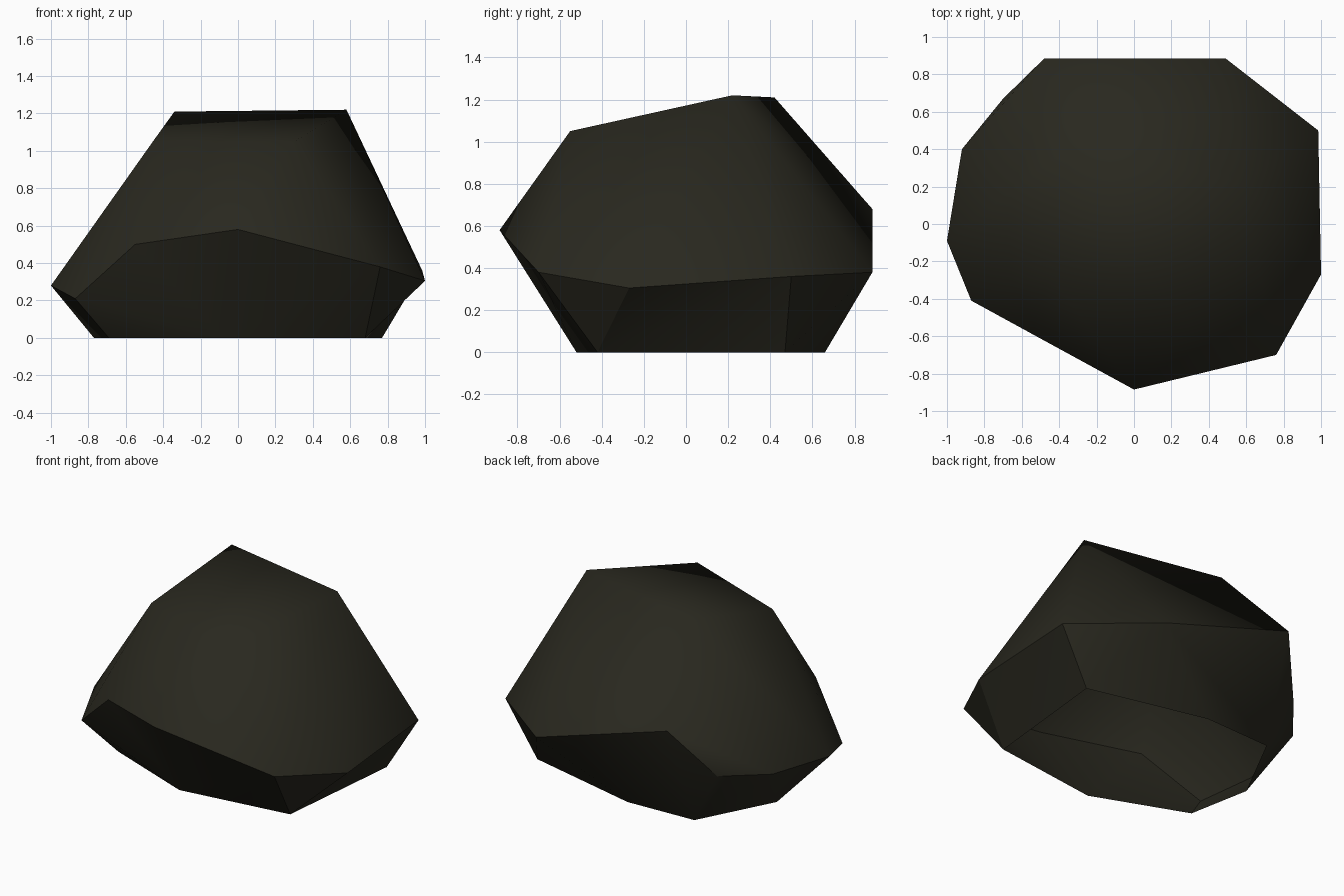
import bpy, bmesh, math

if "Cube" in bpy.data.objects:
    bpy.data.objects.remove(bpy.data.objects["Cube"])

# Faceted boulder: an open ground outline, a wide waist and a small sloping crown
ground = [(-.69, -.28, 0), (-.07, -.52, 0), (.68, -.42, 0), (.77, .47, 0),
          (-.03, .66, 0), (-.51, .64, 0), (-.77, .14, 0)]
waist = [(0, -.885, .58), (.76, -.70, .38), (1, -.27, .305), (.985, .50, .36),
         (.49, .885, .38), (-.48, .885, .68), (-.70, .67, .355), (-.92, .40, .325),
         (-1, -.09, .28), (-.87, -.41, .21), (-.55, -.585, .50)]
crown = [(-.34, .42, 1.21), (.58, .22, 1.22), (.30, -.55, 1.05), (-.455, -.265, 1.05)]

bm = bmesh.new()
base = [bm.verts.new(p) for p in ground]
rim = [bm.verts.new(p) for p in waist]
for p in crown:
    bm.verts.new(p)
bmesh.ops.convex_hull(bm, input=bm.verts[:])


# Turn the diagonals that cross the slightly hollow undercut facets
def turn(a, b):
    edge = bm.edges.get((a, b))
    if edge:
        bmesh.ops.rotate_edges(bm, edges=[edge])


turn(rim[9], rim[0])
turn(rim[2], base[3])
bmesh.ops.recalc_face_normals(bm, faces=bm.faces[:])

# The underside is open
bottom = [f for f in bm.faces if all(v in base for v in f.verts)]
bmesh.ops.delete(bm, geom=bottom, context='FACES_ONLY')
bm.normal_update()

# Smooth crown and smooth undercut, with a hard waist and hard undercut corners
low = {f for f in bm.faces if any(v in base for v in f.verts)}
for f in bm.faces:
    f.smooth = True
for e in bm.edges:
    count = sum(f in low for f in e.link_faces)
    if count == 1:
        e.smooth = len(e.link_faces) == 1
    elif count == 2:
        e.smooth = e.calc_face_angle(0) < math.radians(32)

mesh = bpy.data.meshes.new("boulder")
bm.to_mesh(mesh)
bm.free()
boulder = bpy.data.objects.new("boulder", mesh)
bpy.context.collection.objects.link(boulder)

# Dark olive stone
stone = bpy.data.materials.new("dark_stone")
stone.diffuse_color = (.022, .021, .0135, 1)
stone.use_nodes = True
stone.node_tree.nodes["Principled BSDF"].inputs["Base Color"].default_value = stone.diffuse_color
mesh.materials.append(stone)
